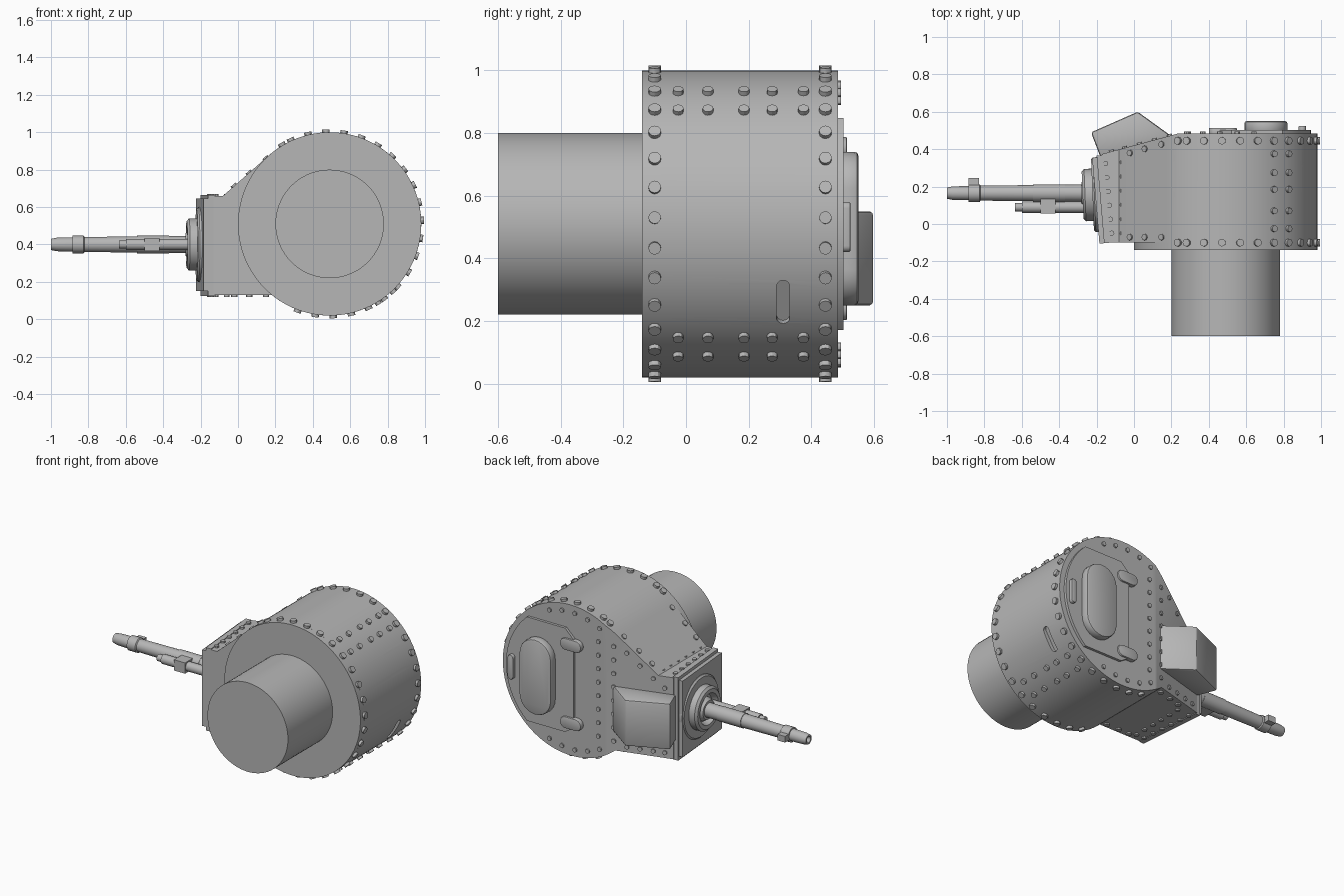
import bpy, bmesh
from math import cos, sin, pi, radians, hypot
from mathutils import Vector, Matrix

cube = bpy.data.objects.get("Cube")
if cube:
    bpy.data.objects.remove(cube, do_unlink=True)

steel = bpy.data.materials.new("grey_steel")
steel.use_nodes = True
GREY = (0.47, 0.47, 0.47, 1)
steel.diffuse_color = GREY
steel.node_tree.nodes["Principled BSDF"].inputs["Base Color"].default_value = GREY

CX, CZ, R = 0.49, 0.51, 0.49      # drum centre and radius
GY, GZ = 0.165, 0.40              # gun axis


def finish(name, bm, bevel=0, cutters=()):
    """Turn a bmesh into a shaded object, with optional bevel and cuts."""
    bmesh.ops.recalc_face_normals(bm, faces=bm.faces)
    mesh = bpy.data.meshes.new(name)
    bm.to_mesh(mesh)
    bm.free()
    mesh.materials.append(steel)
    ob = bpy.data.objects.new(name, mesh)
    bpy.context.collection.objects.link(ob)
    for o in bpy.context.selected_objects:
        o.select_set(False)
    bpy.context.view_layer.objects.active = ob
    ob.select_set(True)
    for c in cutters:
        m = ob.modifiers.new("slot", "BOOLEAN")
        m.operation, m.solver, m.object = "DIFFERENCE", "EXACT", c
        bpy.ops.object.modifier_apply(modifier=m.name)
    if bevel:
        m = ob.modifiers.new("bevel", "BEVEL")
        m.width, m.segments, m.limit_method = bevel, 2, "ANGLE"
        m.angle_limit = radians(40)
        bpy.ops.object.modifier_apply(modifier=m.name)
    bpy.ops.object.shade_smooth_by_angle(angle=radians(30))
    return ob


def prism(pts, a, b, matrix=Matrix()):
    """Extrude an xz outline from y=a to y=b."""
    bm = bmesh.new()
    f = bm.faces.new([bm.verts.new((x, a, z)) for x, z in pts])
    ext = bmesh.ops.extrude_face_region(bm, geom=[f])["geom"]
    verts = [v for v in ext if isinstance(v, bmesh.types.BMVert)]
    bmesh.ops.translate(bm, verts=verts, vec=(0, b - a, 0))
    bm.transform(matrix)
    return bm


def arc(cx, cz, r, a0, a1, n):
    return [(cx + r * cos(radians(a0 + (a1 - a0) * i / n)),
             cz + r * sin(radians(a0 + (a1 - a0) * i / n))) for i in range(n + 1)]


def stadium(cx, cz, w, h):
    """Upright rounded slot outline."""
    r = w / 2
    return arc(cx, cz + h / 2 - r, r, 0, 180, 12) + arc(cx, cz - h / 2 + r, r, 180, 360, 12)


def box(x0, x1, y0, y1, z0, z1):
    return prism([(x0, z0), (x1, z0), (x1, z1), (x0, z1)], y0, y1)


def lathe(name, profile, y, z, tilt=0, n=48):
    """Spin an (x, radius) profile about a line parallel to x."""
    bm = bmesh.new()
    verts = [bm.verts.new((x, 0, r)) for x, r in profile]
    edges = [bm.edges.new(p) for p in zip(verts, verts[1:])]
    bmesh.ops.spin(bm, geom=verts + edges, axis=(1, 0, 0), cent=(0, 0, 0),
                   angle=2 * pi, steps=n)
    bmesh.ops.remove_doubles(bm, verts=bm.verts, dist=1e-5)
    bm.transform(Matrix.Translation((0, y, z)) @ Matrix.Rotation(tilt, 4, "Z"))
    return finish(name, bm)


def slice_off(bm, point, normal):
    """Cut away everything on the normal side and cap the hole."""
    geom = bm.verts[:] + bm.edges[:] + bm.faces[:]
    cut = bmesh.ops.bisect_plane(bm, geom=geom, plane_co=point, plane_no=normal,
                                 clear_outer=True)["geom_cut"]
    bmesh.ops.contextual_create(bm, geom=[g for g in cut if isinstance(g, bmesh.types.BMEdge)])


# Vision slot cutters around the drum
cutters = []
for ang, y in ((25.5, 0.31), (-31, 0.31), (115.5, 0.27)):
    place = (Matrix.Translation((CX, y, CZ)) @ Matrix.Rotation(-radians(ang), 4, "Y")
             @ Matrix.Translation((R - 0.025, 0, 0)) @ Matrix.Rotation(pi / 2, 4, "Z"))
    c = finish("slot_cutter", prism(stadium(0, 0, 0.042, 0.16), -0.1, 0, place))
    c.hide_render = True
    c.hide_viewport = False
    cutters.append(c)

# Turret house: drum blending into a wedge, with sloped roof and raked front
outline = arc(CX, CZ, R, -129, 131.5, 88) + [(-0.08, 0.66), (-0.3, 0.66), (-0.3, 0.13)]
house = prism(outline, -0.10, 0.485)
slice_off(house, (0.24, 0.485, 0), Vector((-0.27, 1, 0)).normalized())
slice_off(house, (-0.13, -0.10, 0), Vector((-1, -0.085, 0)).normalized())
finish("turret_house", house, cutters=cutters)
for c in cutters:
    bpy.data.objects.remove(c, do_unlink=True)

# Turret ring and basket
finish("turret_ring", prism(arc(CX, CZ, R, 0, 356, 89), -0.14, -0.10))
finish("basket", prism(arc(CX, CZ, 0.29, 0, 355, 71), -0.6, -0.13))

# Raked front plates
for name, off, t, z0, z1, y1 in (("front_flange", 0, 0.03, 0.125, 0.665, 0.37),
                                 ("front_plate", 0.03, 0.025, 0.15, 0.645, 0.36)):
    bm = box(-off - t, -off + 0.005, 0, y1 + 0.10, z0, z1)
    bm.transform(Matrix.Translation((-0.13, -0.10, 0)) @ Matrix.Rotation(0.085, 4, "Z"))
    finish(name, bm)

# Mantlet rings and gun barrel
lathe("mantlet", [(-0.15, 0), (-0.15, 0.2), (-0.212, 0.2), (-0.222, 0.19), (-0.222, 0.14),
                  (-0.262, 0.14), (-0.275, 0.125), (-0.275, 0.1), (-0.24, 0.085),
                  (-0.24, 0)], GY, GZ, 0.04)
lathe("gun_barrel", [(-0.15, 0), (-0.15, 0.075), (-0.255, 0.075), (-0.28, 0.06),
                     (-0.28, 0.046), (-0.82, 0.04), (-0.825, 0.047), (-0.885, 0.047),
                     (-0.885, 0.038), (-0.97, 0.036), (-1, 0.03), (-1, 0.02),
                     (-0.95, 0.018), (-0.95, 0)], GY, GZ, n=32)
lathe("barrel_sleeve", [(-0.37, 0.03), (-0.37, 0.047), (-0.54, 0.047), (-0.54, 0.03)],
      GY, GZ, n=32)
lathe("recoil_tube", [(-0.2, 0), (-0.2, 0.03), (-0.6, 0.03), (-0.6, 0.022),
                      (-0.635, 0.022), (-0.635, 0)], 0.09, GZ, n=24)
finish("tube_clamp", box(-0.5, -0.42, 0.055, 0.16, GZ - 0.035, GZ + 0.035))
finish("front_sight", box(-0.885, -0.83, 0.19, 0.245, GZ - 0.02, GZ + 0.02))

# Sight hood on the sloped roof
bm = prism([(-0.23, 0.49), (0.02, 0.6), (0.2, 0.47), (-0.18, 0.36)], -0.55, -0.25,
           Matrix.Rotation(pi / 2, 4, "X"))
for v in bm.verts:
    v.co.y, v.co.z = abs(v.co.y), abs(v.co.z)
finish("sight_hood", bm, bevel=0.012)

# Roof hatch: base plate following the rim, raised dome, hinges and handle
plate = arc(CX, CZ, 0.455, -48, 48, 32) + [(0.52, 0.848), (0.46, 0.79), (0.46, 0.21),
                                           (0.52, 0.172)]
finish("hatch_plate", prism(plate, 0.47, 0.502))
finish("hatch_dome", prism(stadium(0.705, 0.495, 0.23, 0.49), 0.49, 0.55), bevel=0.012)
finish("hatch_handle", prism(stadium(0.9, 0.5, 0.04, 0.16), 0.49, 0.525), bevel=0.005)
for label, z in (("upper", 0.75), ("lower", 0.24)):
    turn = Matrix.Translation((0.475, 0, z)) @ Matrix.Rotation(pi / 2, 4, "Y")
    finish(label + "_hinge", prism(stadium(0, 0, 0.075, 0.15), 0.47, 0.514, turn), bevel=0.005)

# Bolts, all gathered in one mesh
bolts = bmesh.new()


def bolt(pos, normal, r=0.02, h=0.015):
    rot = Vector(normal).to_track_quat("Z", "Y").to_matrix().to_4x4()
    bmesh.ops.create_cone(bolts, cap_ends=True, segments=12, radius1=r, radius2=r,
                          depth=2 * h, matrix=Matrix.Translation(pos) @ rot)


def drum_bolt(ang, y, r):
    n = Vector((cos(radians(ang)), 0, sin(radians(ang))))
    bolt(Vector((CX, y, CZ)) + n * R, n, r)


for k in range(-10, 11):
    for y in (-0.10, 0.445):
        drum_bolt(2.3 + 11.25 * k, y, 0.02)
for y in (-0.10, 0.445):
    drum_bolt(121, y, 0.02)
for ang in (58.5, 47, -47, -58.5):
    for y in (-0.025, 0.07, 0.185, 0.275, 0.375):
        drum_bolt(ang, y, 0.017)

# Bolts on the wedge sides and the front edge
slope = Vector((-0.66, 0, 0.75))
for x in (0.15, 0.06, -0.02):
    roof_y = 0.485 + 0.27 * (x - 0.24) - 0.035
    for y in (-0.07, roof_y):
        bolt((x, y, 0.66 + (x + 0.08) * 0.87), slope, 0.017, 0.01)
        bolt((x, y, 0.13), (0, 0, -1), 0.017, 0.01)
for i in range(6):
    y = -0.05 + 0.076 * i
    for z, up in ((0.66, 1), (0.13, -1)):
        bolt((-0.06, y, z), (0, 0, up), 0.015, 0.01)
        bolt((-0.115 - 0.085 * (y + 0.1), y * 0.98, z), (0, 0, up), 0.014, 0.011)

# Bolts on the roof: both sides of the crease, then along the edges
roof_n = Vector((-0.27, 1, 0))


def roof_bolt(x, z):
    flat = x > 0.24
    y = 0.485 if flat else 0.485 + 0.27 * (x - 0.24)
    bolt((x, y, z), (0, 1, 0) if flat else roof_n, 0.014, 0.009)


for i in range(8):
    roof_bolt(0.29, 0.2 + 0.088 * i)
    roof_bolt(0.19, 0.19 + 0.088 * i)
for x in (0.11, 0.03, -0.05, -0.12):
    roof_bolt(x, 0.165)
    roof_bolt(x, min(0.62, 0.62 + (x + 0.08) * 0.87) if x < -0.08 else 0.61 + (x + 0.08) * 0.87)
for ang in (70, 82, 94, 106, 118):
    for side in (1, -1):
        roof_bolt(CX + 0.445 * cos(radians(ang)), CZ + side * 0.445 * sin(radians(ang)))
finish("bolts", bolts)
